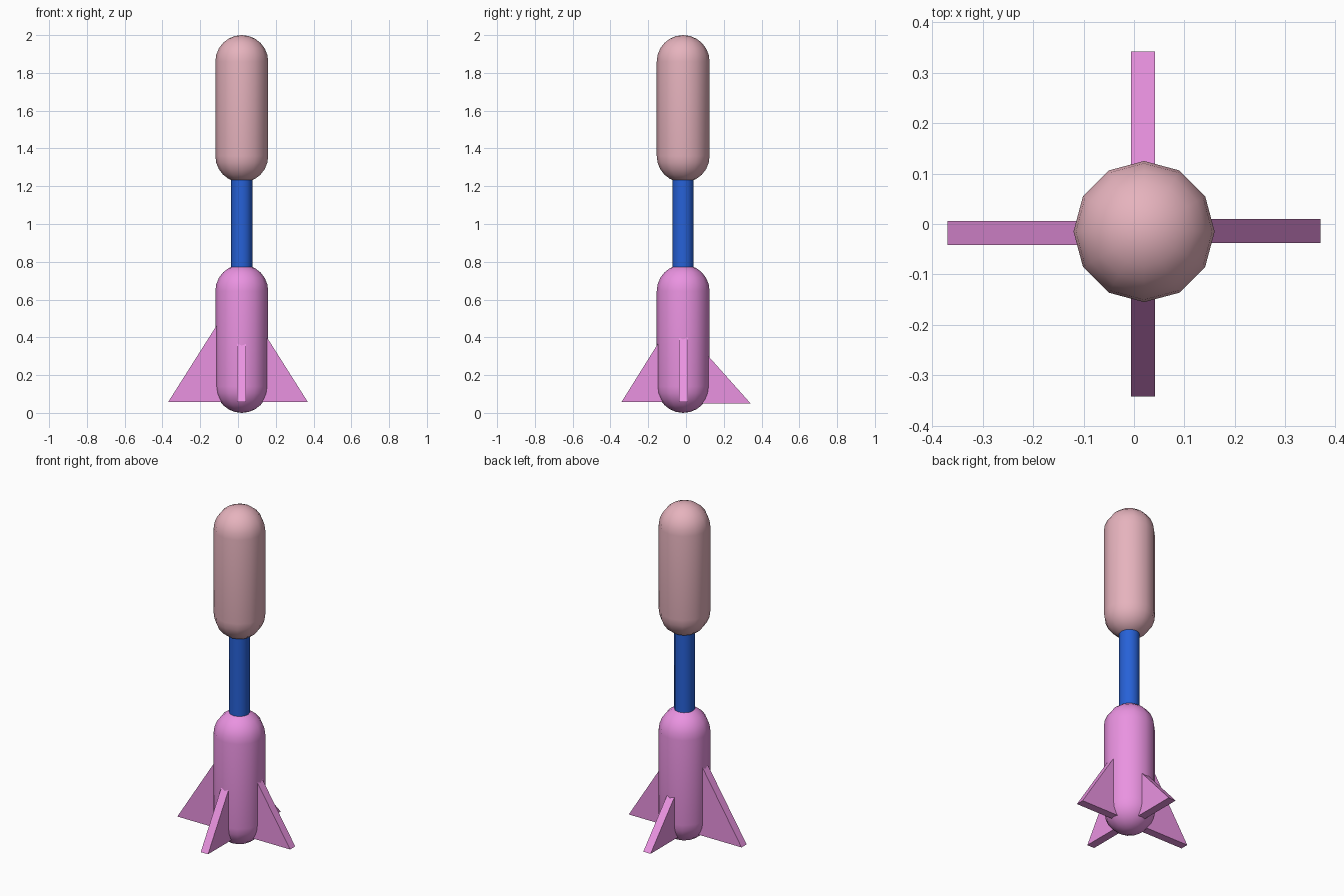
import bpy, bmesh, math
from mathutils import Vector

if "Cube" in bpy.data.objects:
    bpy.data.objects.remove(bpy.data.objects["Cube"])

CX, CY, SIDES = 0.02, -0.015, 12


def material(name, rgb):
    m = bpy.data.materials.new(name)
    m.diffuse_color = (*rgb, 1)
    m.use_nodes = True
    m.node_tree.nodes["Principled BSDF"].inputs["Base Color"].default_value = m.diffuse_color
    return m


def finish(name, bm, mat, smooth=True):
    bmesh.ops.recalc_face_normals(bm, faces=bm.faces)
    me = bpy.data.meshes.new(name)
    bm.to_mesh(me)
    bm.free()
    me.materials.append(mat)
    ob = bpy.data.objects.new(name, me)
    bpy.context.collection.objects.link(ob)
    if smooth:
        bpy.ops.object.select_all(action='DESELECT')
        ob.select_set(True)
        bpy.context.view_layer.objects.active = ob
        bpy.ops.object.shade_smooth_by_angle(angle=math.radians(40))
    return ob


def lathe(name, profile, mat):
    """Spin a (radius, z) profile around the body axis."""
    bm = bmesh.new()
    verts = [bm.verts.new((CX + r, CY, z)) for r, z in profile]
    edges = [bm.edges.new(p) for p in zip(verts, verts[1:])]
    bmesh.ops.spin(bm, geom=verts + edges, cent=(CX, CY, 0), axis=(0, 0, 1),
                   angle=math.tau, steps=SIDES, use_duplicate=False)
    bmesh.ops.remove_doubles(bm, verts=bm.verts, dist=1e-4)
    return finish(name, bm, mat)


def capsule(name, z0, z1, r, mat, rings=6):
    arc = [i * math.pi / 2 / rings for i in range(rings + 1)]
    low = [(r * math.sin(a), z0 + r - r * math.cos(a)) for a in arc]
    high = [(r * math.cos(a), z1 - r + r * math.sin(a)) for a in arc]
    return lathe(name, low + high, mat)


def fin(name, direction, centre, tip, z0, slope, mat, inner=0.085, t=0.048):
    """Triangular plate from inside the body out to its tip."""
    d = Vector(direction)
    side = Vector((-d.y, d.x, 0)) * t / 2
    c = Vector(centre)
    top = z0 + slope * (tip - inner)
    bm = bmesh.new()
    pts = [(inner, z0), (tip, z0), (inner, top)]
    face = bm.faces.new([bm.verts.new(c + d * r - side + Vector((0, 0, z)))
                         for r, z in pts])
    ext = bmesh.ops.extrude_face_region(bm, geom=[face], use_keep_orig=True)
    bmesh.ops.translate(bm, vec=side * 2, verts=[
        g for g in ext['geom'] if isinstance(g, bmesh.types.BMVert)])
    return finish(name, bm, mat, smooth=False)


pink = material("pale_pink", (0.79, 0.45, 0.51))
magenta = material("orchid", (0.82, 0.29, 0.75))
blue = material("blue", (0.02, 0.12, 0.68))

# Body sections and connecting rod
capsule("lower_body", 0.0, 0.785, 0.14, magenta)
capsule("upper_body", 1.22, 2.0, 0.14, pink)
lathe("connecting_rod", [(0, 0.77), (0.056, 0.77), (0.056, 1.235), (0, 1.235)], blue)

# Four tail fins: direction, centre, tip distance, base height, slope
for name, d, c, tip, z0, slope in [
    ("left_fin", (-1, 0, 0), (CX, -0.018, 0), 0.39, 0.057, 1.58),
    ("right_fin", (1, 0, 0), (CX, -0.014, 0), 0.35, 0.057, 1.58),
    ("front_fin", (0, -1, 0), (0.018, CY, 0), 0.327, 0.057, 1.6),
    ("back_fin", (0, 1, 0), (0.018, CY, 0), 0.357, 0.05, 1.12),
]:
    fin(name, d, c, tip, z0, slope, magenta)
